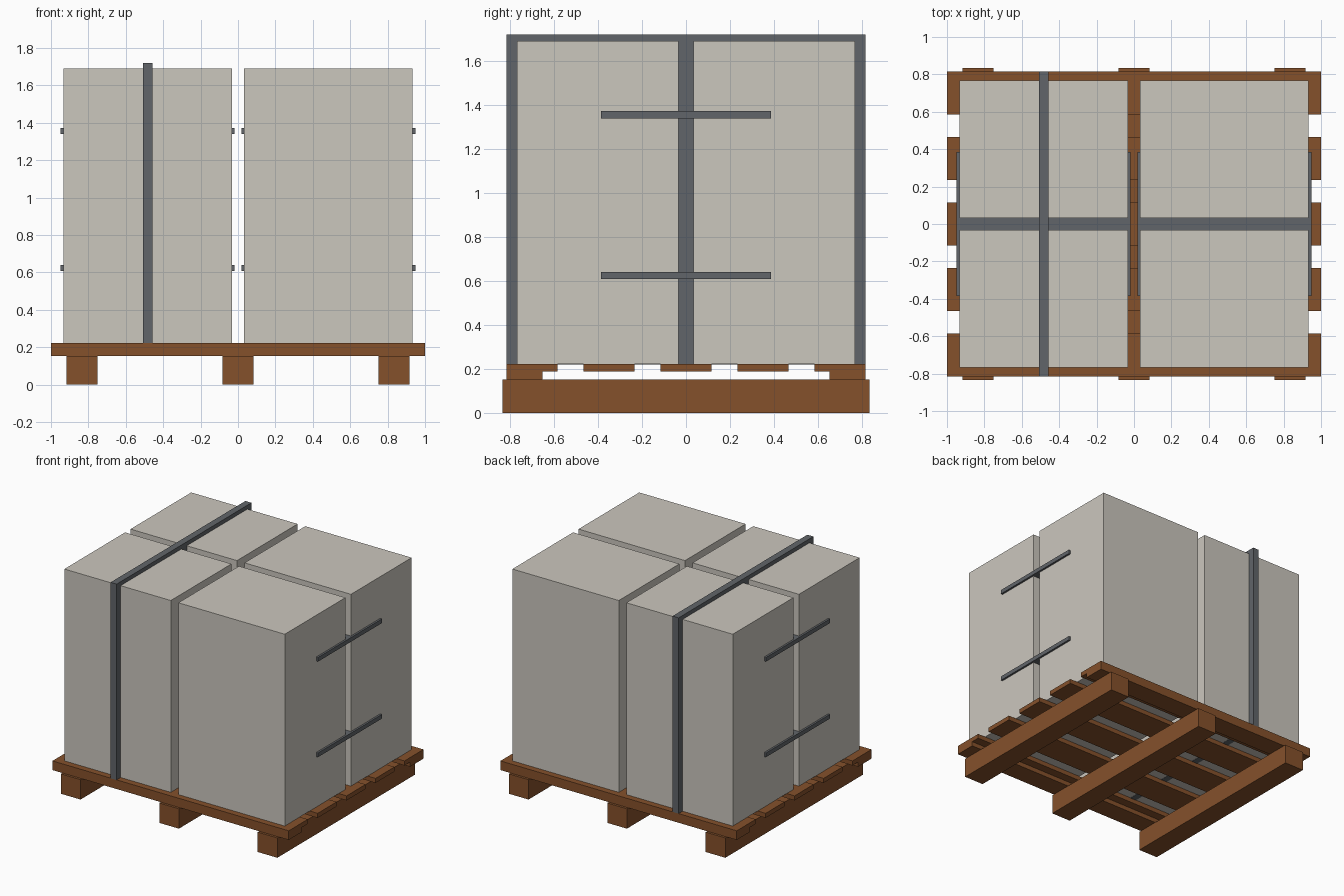
import bpy

if "Cube" in bpy.data.objects:
    bpy.data.objects.remove(bpy.data.objects["Cube"])


def material(name, colour):
    m = bpy.data.materials.new(name)
    m.diffuse_color = (*colour, 1.0)
    m.use_nodes = True
    m.node_tree.nodes["Principled BSDF"].inputs["Base Color"].default_value = m.diffuse_color
    return m


WOOD = material("brown wood", (0.235, 0.082, 0.024))
CARTON = material("pale grey carton", (0.60, 0.57, 0.515))
STRAP = material("dark grey strap", (0.12, 0.13, 0.142))


def box(name, x, y, z, mat):
    """Box from (min, max) ranges on each axis."""
    lo, hi = zip(x, y, z)
    bpy.ops.mesh.primitive_cube_add(size=1, location=[(a + b) / 2 for a, b in zip(lo, hi)])
    ob = bpy.context.object
    ob.name = name
    ob.scale = [b - a for a, b in zip(lo, hi)]
    bpy.ops.object.transform_apply(location=False, rotation=False, scale=True)
    ob.data.materials.append(mat)
    return ob


# Pallet bearers
for cx in (-0.833, 0, 0.833):
    box("pallet_bearer", (cx - 0.083, cx + 0.083), (-0.833, 0.833), (0, 0.152), WOOD)

# Pallet edge rails under the outer slats
for s in (-1, 1):
    box("pallet_edge_rail", (-1, 1), sorted((s * 0.653, s * 0.815)), (0.152, 0.187), WOOD)

# Deck slats
for i in range(-2, 3):
    cy = i * 0.35
    box("deck_slat", (-1, 1), (cy - 0.115, cy + 0.115), (0.187, 0.222), WOOD)

# Four cartons
for sx in (-1, 1):
    for sy in (-1, 1):
        box("carton", sorted((sx * 0.032, sx * 0.933)), sorted((sy * 0.033, sy * 0.767)),
            (0.222, 1.69), CARTON)

# Tall strap over the left cartons
box("tall_strap", (-0.508, -0.457), (-0.815, 0.815), (0.2205, 1.72), STRAP)

# Horizontal bands tying each front and back pair
for sx in (-1, 1):
    for z in (0.624, 1.355):
        box("horizontal_band", sorted((sx * 0.018, sx * 0.948)), (-0.386, 0.386),
            (z - 0.016, z + 0.016), STRAP)
